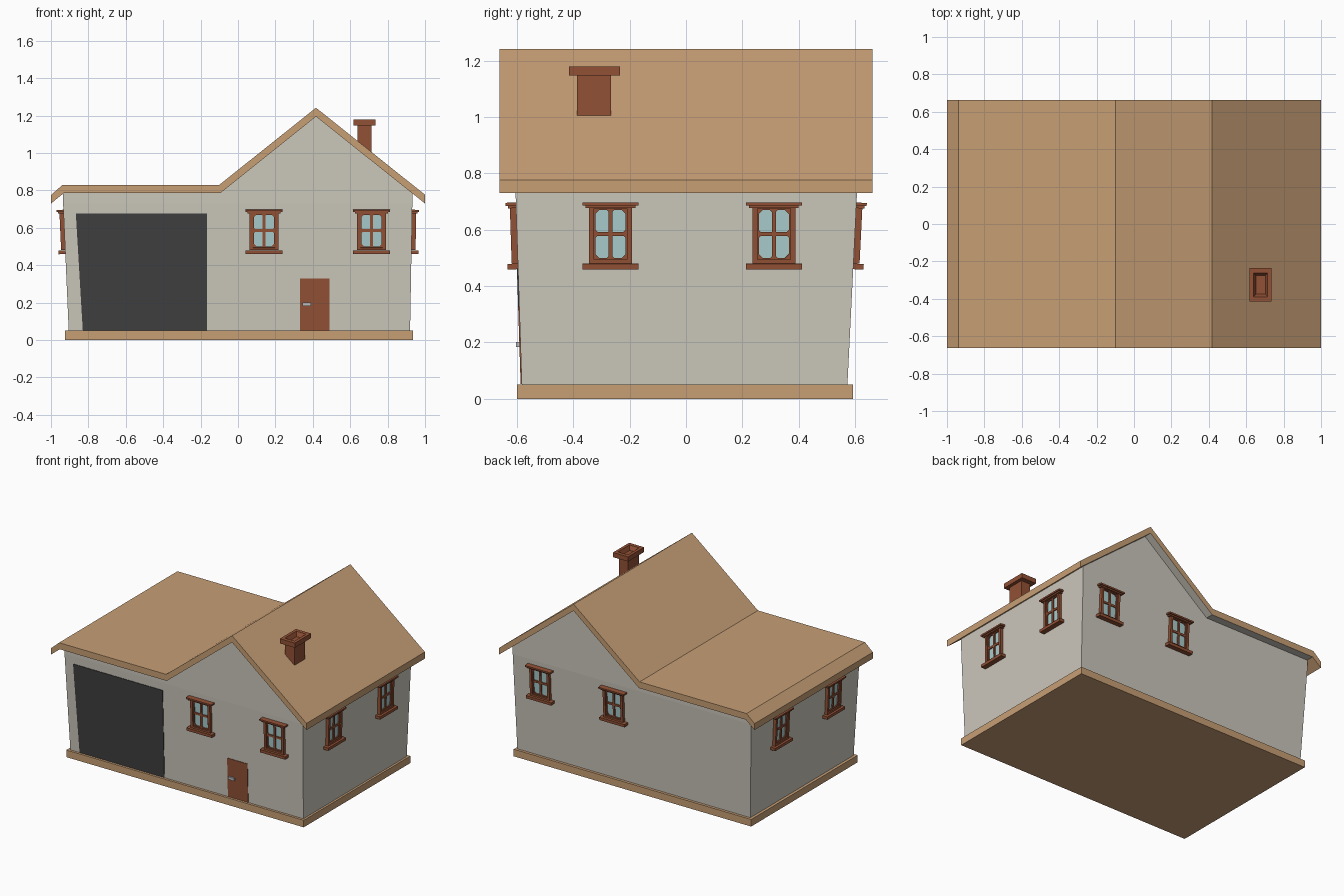
import bpy, bmesh
from math import pi
from mathutils import Matrix, Vector

if "Cube" in bpy.data.objects:
    bpy.data.objects.remove(bpy.data.objects["Cube"])


def material(name, *rgb):
    m = bpy.data.materials.new(name)
    m.diffuse_color = (*rgb, 1)
    m.use_nodes = True
    m.node_tree.nodes["Principled BSDF"].inputs["Base Color"].default_value = m.diffuse_color
    return m


TAN = material("tan", 0.57, 0.345, 0.178)
WALL = material("plaster", 0.60, 0.57, 0.50)
BROWN = material("red_brown", 0.29, 0.082, 0.036)
GLASS = material("pale_glass", 0.40, 0.60, 0.61)
DARK = material("dark_grey", 0.051, 0.051, 0.051)
METAL = material("light_metal", 0.52, 0.52, 0.52)


def finish(name, bm, *mats):
    bmesh.ops.recalc_face_normals(bm, faces=bm.faces)
    me = bpy.data.meshes.new(name)
    bm.to_mesh(me)
    bm.free()
    for m in mats:
        me.materials.append(m)
    ob = bpy.data.objects.new(name, me)
    bpy.context.collection.objects.link(ob)
    return ob


def loft(bm, a, b):
    """Solid between two matching outlines."""
    va, vb = [bm.verts.new(p) for p in a], [bm.verts.new(p) for p in b]
    bm.faces.new(va)
    bm.faces.new(vb[::-1])
    for i in range(len(a)):
        j = (i + 1) % len(a)
        bm.faces.new((va[i], vb[i], vb[j], va[j]))


def box(bm, x0, x1, y0, y1, z0, z1, mat=0, spin=None):
    m = Matrix.Translation(((x0 + x1) / 2, (y0 + y1) / 2, (z0 + z1) / 2))
    if spin:
        m = m @ Matrix.Rotation(spin, 4, 'Y')
    m = m @ Matrix.Diagonal((x1 - x0, y1 - y0, z1 - z0, 1))
    for v in bmesh.ops.create_cube(bm, size=1, matrix=m)["verts"]:
        for f in v.link_faces:
            f.material_index = mat


def rect(x0, x1, y0, y1, z):
    return [(x0, y0, z), (x1, y0, z), (x1, y1, z), (x0, y1, z)]


def prism(bm, profile, y0, y1):
    loft(bm, [(x, y0, z) for x, z in profile], [(x, y1, z) for x, z in profile])


# Foundation slab
bm = bmesh.new()
box(bm, -0.925, 0.935, -0.6, 0.592, 0, 0.05)
finish("foundation", bm, TAN)

# Walls flaring outward to the eaves, with the upright gable part above
bm = bmesh.new()
loft(bm, rect(-0.905, 0.92, -0.583, 0.573, 0.05), rect(-0.935, 0.932, -0.605, 0.607, 0.73))
finish("walls", bm, WALL)
bm = bmesh.new()
prism(bm, [(-0.935, 0.73), (0.932, 0.73), (0.932, 0.785), (0.417, 1.196),
           (-0.095, 0.786), (-0.935, 0.786)], -0.605, 0.607)
finish("gable_walls", bm, WALL)

# Roof: bent slab, plaster soffit between the walls
bm = bmesh.new()
prism(bm, [(-1, 0.775), (-0.938, 0.83), (-0.1, 0.83), (0.417, 1.242), (1, 0.777),
           (1, 0.73), (0.932, 0.784), (0.417, 1.195), (-0.095, 0.785),
           (-0.932, 0.785), (-1, 0.73)], -0.662, 0.662)
roof = finish("roof", bm, TAN, WALL)
for p in roof.data.polygons:
    if p.normal.z < -0.1 and -0.95 < p.center.x < 0.95:
        p.material_index = 1

# Chimney: stack, flared cap and funnel opening
bm = bmesh.new()
box(bm, 0.64, 0.713, -0.387, -0.267, 0.96, 1.15)
finish("chimney_stack", bm, BROWN)
bm = bmesh.new()
rings = []
for w, d, z in [(0.073, 0.12, 1.147), (0.118, 0.18, 1.147), (0.118, 0.18, 1.18),
                (0.076, 0.128, 1.18), (0.05, 0.098, 1.151)]:
    rings.append([bm.verts.new(p) for p in
                  rect(0.677 - w / 2, 0.677 + w / 2, -0.325 - d / 2, -0.325 + d / 2, z)])
for a, b in zip(rings, rings[1:]):
    for i in range(4):
        bm.faces.new((a[i], a[(i + 1) % 4], b[(i + 1) % 4], b[i]))
bm.faces.new(rings[-1])
bm.faces.new(rings[0][::-1])
finish("chimney_cap", bm, BROWN)


# Panels lying on the leaning front wall
def front_panel(name, outline, thick, mat):
    wall_y = lambda z: -0.583 - 0.022 * (z - 0.05) / 0.68
    bm = bmesh.new()
    loft(bm, [(x, wall_y(z) - thick, z) for x, z in outline],
         [(x, wall_y(z) + 0.003, z) for x, z in outline])
    return finish(name, bm, mat)


front_panel("garage_door", [(-0.83, 0.052), (-0.166, 0.052), (-0.166, 0.677), (-0.867, 0.677)], 0.004, DARK)
front_panel("front_door", [(0.332, 0.052), (0.49, 0.052), (0.49, 0.328), (0.332, 0.328)], 0.004, BROWN)
front_panel("door_handle", [(0.345, 0.183), (0.39, 0.183), (0.39, 0.202), (0.345, 0.202)], 0.016, METAL)

# Window, built once facing -y
bm = bmesh.new()
box(bm, -0.06, 0.06, -0.005, 0.01, -0.09, 0.105, 1)              # glass
for w0, w1, b0, b1, t0, t1, d in [(0.059, 0.0765, -0.096, -0.083, 0.099, 0.11, 0.022),
                                  (0.053, 0.059, -0.083, -0.077, 0.093, 0.099, 0.014)]:
    for s in (-1, 1):                                            # stepped frame
        xs = sorted((s * w0, s * w1))
        box(bm, *xs, -d, 0.01, b0, t1)
    box(bm, -w0, w0, -d, 0.01, b0, b1)
    box(bm, -w0, w0, -d, 0.01, t0, t1)
box(bm, -0.007, 0.007, -0.013, 0.0, -0.077, 0.093)               # glazing bars
box(bm, -0.053, 0.053, -0.012, 0.0, 0.002, 0.016)
for x in (-0.053, 0, 0.053):                                     # chamfered pane corners
    for z in (-0.077, 0.009, 0.093):
        r = 0.0095
        box(bm, x - r, x + r, -0.011, 0.0, z - r, z + r, 0, pi / 4)
box(bm, -0.099, 0.099, -0.037, 0.01, 0.109, 0.12)                # lintel
box(bm, -0.088, 0.088, -0.029, 0.01, 0.1, 0.109)
box(bm, -0.099, 0.099, -0.037, 0.01, -0.117, -0.097)             # sill
window = finish("window", bm, BROWN, GLASS)

# Two windows on every wall: (name, wall offset, turn, lean, positions along wall)
for side, off, turn, lean, places in [("front", -0.6, 0, 0.032, (0.139, 0.714)),
                                      ("back", 0.599, pi, 0.05, (0.139, 0.714)),
                                      ("right", 0.929, pi / 2, 0.018, (-0.268, 0.312)),
                                      ("left", -0.928, -pi / 2, 0.044, (0.275, -0.308))]:
    for i, p in enumerate(places):
        loc = (p, off, 0.577) if side in ("front", "back") else (off, p, 0.577)
        ob = bpy.data.objects.new(f"{side}_window_{i + 1}", window.data)
        ob.matrix_world = (Matrix.Translation(loc) @ Matrix.Rotation(turn, 4, 'Z')
                           @ Matrix.Rotation(lean, 4, 'X'))
        bpy.context.collection.objects.link(ob)
bpy.data.objects.remove(window)
